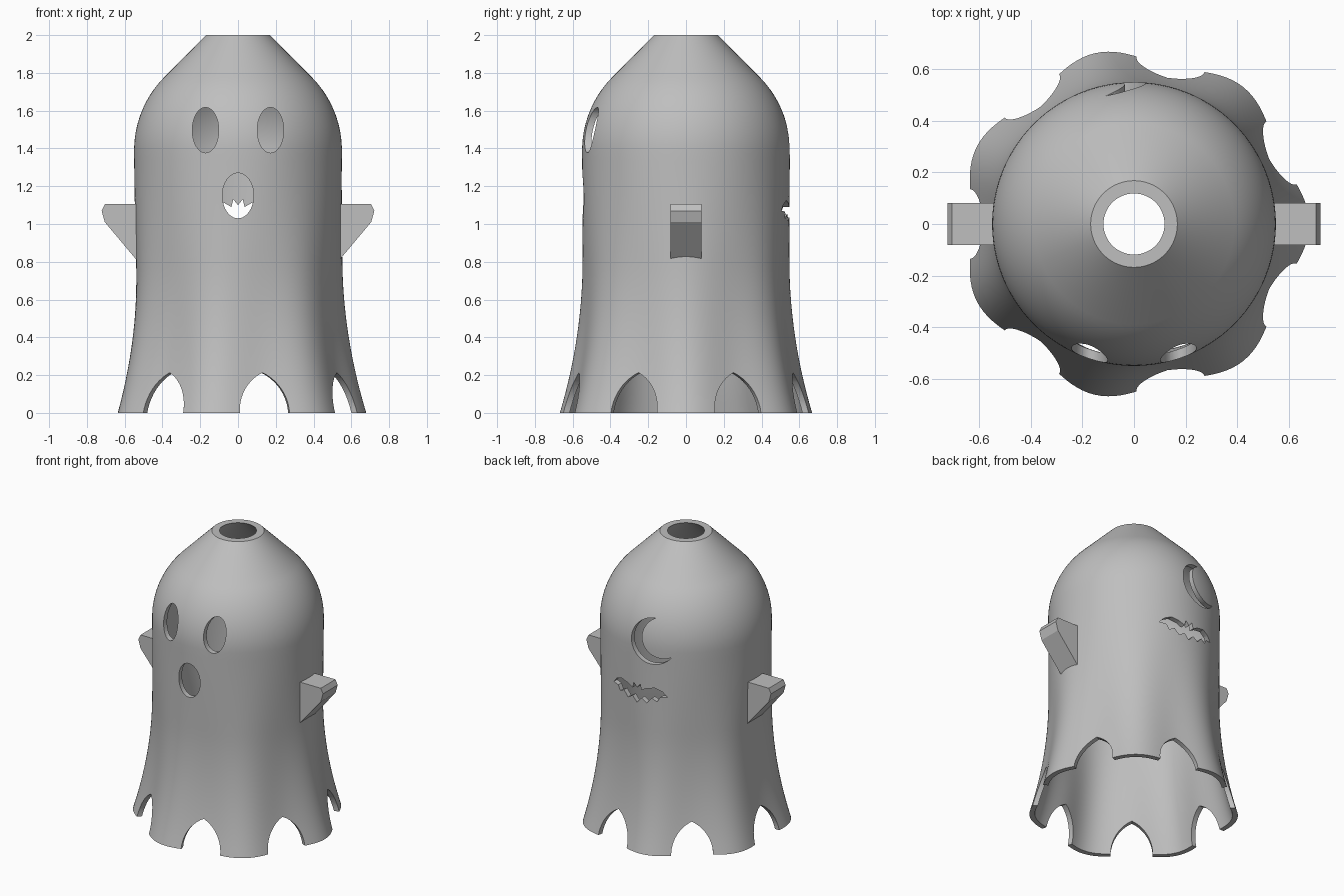
import bpy, bmesh
from math import sin, cos, pi, radians, sqrt, atan2, acos

cube = bpy.data.objects.get("Cube")
if cube:
    bpy.data.objects.remove(cube, do_unlink=True)

LOBES = 7
SEGMENTS = 168
WALL = 0.035
SHOULDER = 1.39     # height where the dome begins
DOME = 0.55         # dome radius

grey = bpy.data.materials.new("plain_grey")
grey.use_nodes = True
colour = (0.52, 0.52, 0.52, 1)
grey.diffuse_color = colour
grey.node_tree.nodes["Principled BSDF"].inputs["Base Color"].default_value = colour


def make_object(name, bm):
    bmesh.ops.recalc_face_normals(bm, faces=bm.faces)
    mesh = bpy.data.meshes.new(name)
    bm.to_mesh(mesh)
    bm.free()
    mesh.materials.append(grey)
    obj = bpy.data.objects.new(name, mesh)
    bpy.context.collection.objects.link(obj)
    return obj


def activate(obj):
    bpy.ops.object.select_all(action='DESELECT')
    obj.select_set(True)
    bpy.context.view_layer.objects.active = obj


def prism(bm, outline, near, far, angle):
    """Extrude a (sideways, height) outline outward along a compass angle."""
    c, s = cos(angle), sin(angle)
    loops = [[bm.verts.new((d * c - u * s, d * s + u * c, z)) for u, z in outline]
             for d in (near, far)]
    bm.faces.new(loops[0])
    bm.faces.new(loops[1])
    n = len(outline)
    for i in range(n):
        j = (i + 1) % n
        bm.faces.new((loops[0][i], loops[0][j], loops[1][j], loops[1][i]))


def arc(cx, cz, rx, rz, start, end, steps):
    return [(cx + rx * cos(start + (end - start) * i / steps),
             cz + rz * sin(start + (end - start) * i / steps)) for i in range(steps + 1)]


# Rows of the sheet: height, mean radius, ripple depth, sideways wall thickness
rows = []
for i in range(25):
    z = SHOULDER * i / 24
    flare = max(0, 1 - z / 0.8) ** 2
    ripple = 0.027 * max(0, 1 - z / 1.3) ** 1.5
    rows.append((z, 0.54 + 0.01 * z / SHOULDER + 0.112 * flare, ripple, WALL))
for i in range(1, 15):
    a = radians(45) * i / 14
    rows.append((SHOULDER + DOME * sin(a), DOME * cos(a), 0, WALL / cos(a)))
rows.append((2, DOME * sqrt(2) - (2 - SHOULDER), 0, WALL * sqrt(2)))

# Hollow body: outer skin going up, inner skin coming down
bm = bmesh.new()
path = [(z, r, k) for z, r, k, t in rows] + [(z, r - t, k) for z, r, k, t in reversed(rows)]
rings = []
for z, r, k in path:
    ring = []
    for s in range(SEGMENTS):
        a = 2 * pi * s / SEGMENTS
        rr = r + k * cos(LOBES * a)
        ring.append(bm.verts.new((rr * cos(a), rr * sin(a), z)))
    rings.append(ring)
for i, low in enumerate(rings):
    high = rings[(i + 1) % len(rings)]
    for s in range(SEGMENTS):
        n = (s + 1) % SEGMENTS
        bm.faces.new((low[s], low[n], high[n], high[s]))
body = make_object("sheet_body", bm)

# Cutters for all openings
cut = bmesh.new()
FRONT, BACK = -pi / 2, pi / 2

# Pointed arches between the hem lobes
half, tall = 0.135, 0.213
bend = (half ** 2 + tall ** 2) / (2 * half)
top = atan2(tall, bend - half)
side = arc(half - bend, 0, bend, bend, 0, top, 10)
arch = [(half, -0.1)] + side + [(-u, z) for u, z in reversed(side[:-1])] + [(-half, -0.1)]
for i in range(LOBES):
    prism(cut, arch, 0.4, 0.85, 2 * pi * (i + 0.5) / LOBES)

# Eyes and mouth
for cx, cz, rx, rz in ((-0.172, 1.497, 0.07, 0.12), (0.172, 1.497, 0.07, 0.12),
                       (0, 1.15, 0.083, 0.12)):
    prism(cut, arc(cx, cz, rx, rz, 0, 2 * pi, 40)[:-1], 0.25, 0.8, FRONT)

# Crescent on the back (sideways is -x there)
R, r, gap, tilt = 0.155, 0.138, 0.071, radians(27)
open_out = acos((R * R + gap * gap - r * r) / (2 * R * gap))
open_in = atan2(R * sin(open_out), R * cos(open_out) - gap)
mx, mz = 0.11, 1.445
moon = arc(mx, mz, R, R, tilt + open_out, tilt + 2 * pi - open_out, 32)
moon += arc(mx + gap * cos(tilt), mz + gap * sin(tilt), r, r,
            tilt + 2 * pi - open_in, tilt + open_in, 28)[1:-1]
prism(cut, moon, 0.25, 0.8, BACK)

# Bat on the back
wing = [(0.025, 1.13), (0.035, 1.09), (0.07, 1.11), (0.13, 1.125), (0.18, 1.105), (0.21, 1.07),
        (0.165, 1.065), (0.145, 1.03), (0.11, 1.05), (0.075, 1.01), (0.035, 1.035)]
bat = [(0, 1.1)] + wing + [(0, 0.995)] + [(-u, z) for u, z in reversed(wing)]
prism(cut, bat, 0.25, 0.8, BACK)

cutter = make_object("opening_cutter", cut)
cutter.hide_render = True
mod = body.modifiers.new("openings", 'BOOLEAN')
mod.operation = 'DIFFERENCE'
mod.solver = 'EXACT'
mod.object = cutter
activate(body)
bpy.ops.object.modifier_apply(modifier=mod.name)
bpy.data.objects.remove(cutter, do_unlink=True)
activate(body)
bpy.ops.object.shade_smooth_by_angle(angle=radians(30))

# Stubby wedge arms
profile = [(0.525, 1.105), (0.705, 1.105), (0.722, 1.07), (0.705, 1.01), (0.55, 0.825),
           (0.525, 0.797)]
for name, side in (("left_arm", 1), ("right_arm", -1)):
    bm = bmesh.new()
    prism(bm, [(u * side, z) for u, z in profile], -0.082, 0.082, BACK)
    make_object(name, bm)
